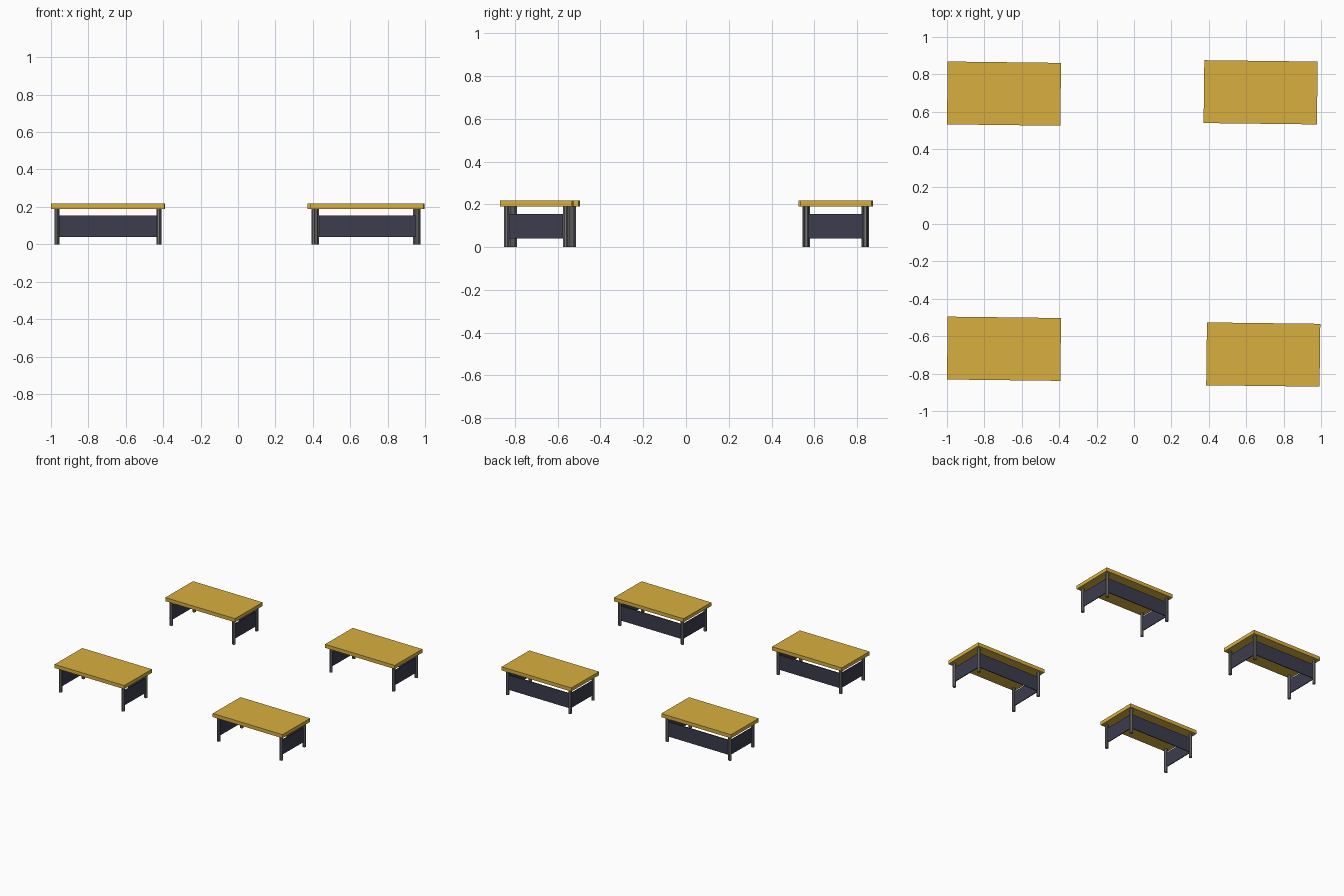
import bpy
from math import radians
from mathutils import Matrix

if "Cube" in bpy.data.objects:
    bpy.data.objects.remove(bpy.data.objects["Cube"])

HX, HY = 0.272, 0.138          # leg offsets from the desk centre
LEG_R, LEG_H = 0.0125, 0.19
TOP_Z = 0.218
PANEL_Z0, PANEL_Z1, PANEL_T = 0.04, 0.155, 0.006


def material(name, rgb):
    m = bpy.data.materials.new(name)
    m.diffuse_color = (*rgb, 1)
    m.use_nodes = True
    m.node_tree.nodes["Principled BSDF"].inputs["Base Color"].default_value = m.diffuse_color
    return m


wood = material("yellow_wood", (0.69, 0.43, 0.05))
dark = material("dark_panel", (0.045, 0.045, 0.075))
metal = material("grey_metal", (0.18, 0.18, 0.18))


def place(obj, name, mat, frame, loc):
    obj.name = name
    obj.data.materials.append(mat)
    obj.matrix_world = frame @ Matrix.Translation(loc)


def box(name, size, loc, mat, frame):
    bpy.ops.mesh.primitive_cube_add(size=1)
    obj = bpy.context.object
    obj.data.transform(Matrix.Diagonal((*size, 1)))
    place(obj, name, mat, frame, loc)


def leg(name, x, y, frame):
    bpy.ops.mesh.primitive_cylinder_add(vertices=8, radius=LEG_R, depth=LEG_H)
    obj = bpy.context.object
    obj.data.transform(Matrix.Rotation(radians(22.5), 4, 'Z'))
    place(obj, name, metal, frame, (x, y, LEG_H / 2))


def desk(prefix, x, y):
    # every desk is turned very slightly clockwise
    frame = Matrix.Translation((x, y, 0)) @ Matrix.Rotation(radians(-0.7), 4, 'Z')
    # table top
    box(prefix + "_top", (0.606, 0.336, TOP_Z - LEG_H),
        (0, 0, (TOP_Z + LEG_H) / 2), wood, frame)
    # legs and side panels
    pz, ph = (PANEL_Z0 + PANEL_Z1) / 2, PANEL_Z1 - PANEL_Z0
    for sx, side in ((-1, "left"), (1, "right")):
        for sy, end in ((-1, "front"), (1, "back")):
            leg(f"{prefix}_{end}_{side}_leg", sx * HX, sy * HY, frame)
        box(f"{prefix}_{side}_panel", (PANEL_T, 2 * (HY - LEG_R) + 0.006, ph),
            (sx * HX, 0, pz), dark, frame)
    # back panel, front stays open
    box(prefix + "_back_panel", (2 * (HX - LEG_R) + 0.006, PANEL_T, ph),
        (0, HY, pz), dark, frame)


desk("back_left_desk", -0.695, 0.697)
desk("back_right_desk", 0.677, 0.704)
desk("front_left_desk", -0.695, -0.667)
desk("front_right_desk", 0.691, -0.698)
